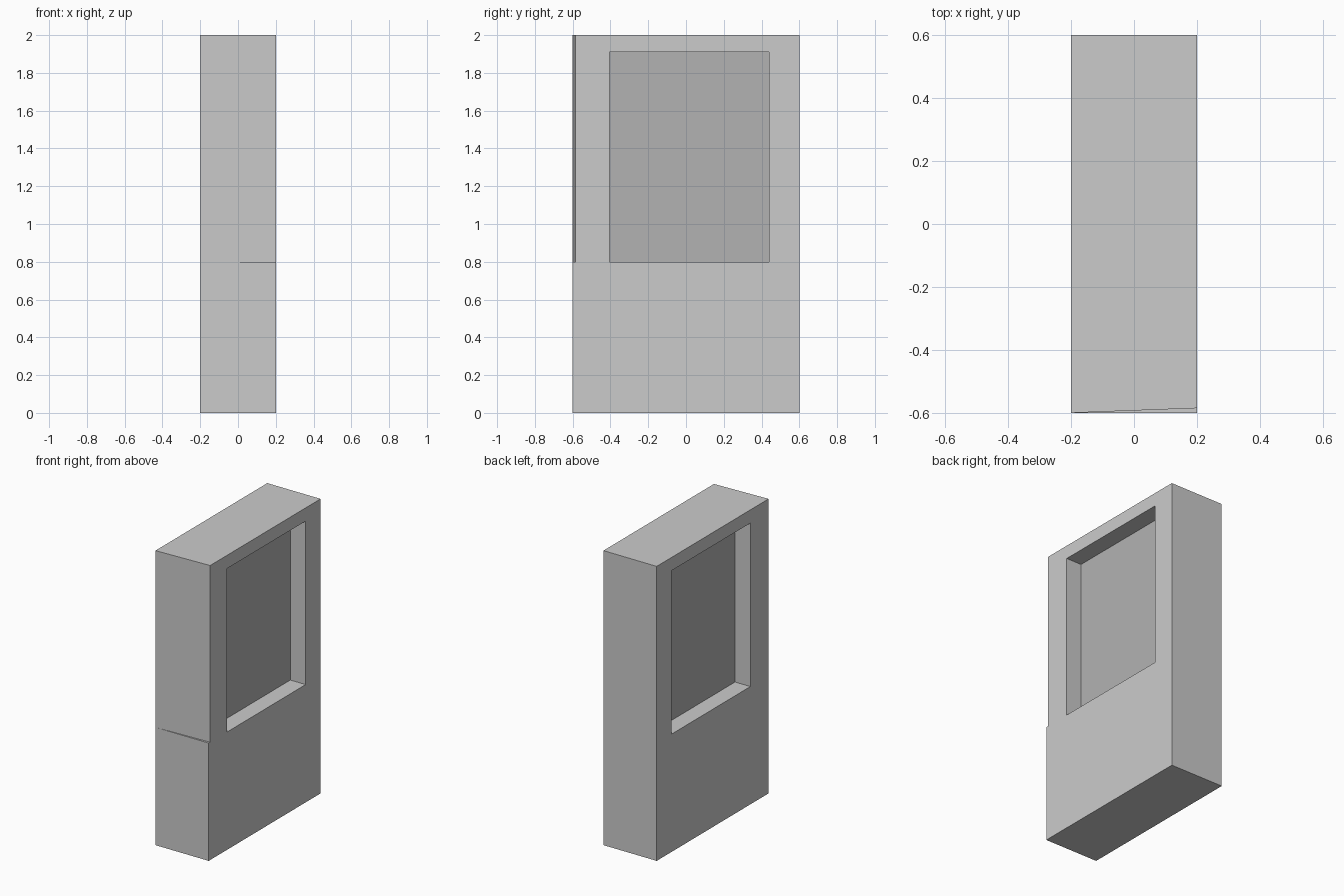
import bpy, bmesh

if "Cube" in bpy.data.objects:
    bpy.data.objects.remove(bpy.data.objects["Cube"])

SCREEN_X = 0.085  # depth plane of both recessed screens


def prism(name, outline, z0, z1):
    """Extrude an xy outline from z0 to z1."""
    bm = bmesh.new()
    base = bm.faces.new([bm.verts.new((x, y, z0)) for x, y in outline])
    top = bmesh.ops.extrude_face_region(bm, geom=[base])["geom"]
    bmesh.ops.translate(bm, vec=(0, 0, z1 - z0),
                        verts=[v for v in top if isinstance(v, bmesh.types.BMVert)])
    bmesh.ops.recalc_face_normals(bm, faces=bm.faces)
    mesh = bpy.data.meshes.new(name)
    bm.to_mesh(mesh)
    bm.free()
    obj = bpy.data.objects.new(name, mesh)
    bpy.context.collection.objects.link(obj)
    return obj


def rect(x0, x1, y0, y1):
    return [(x0, y0), (x1, y0), (x1, y1), (x0, y1)]


def material(name, value):
    mat = bpy.data.materials.new(name)
    mat.diffuse_color = (value, value, value, 1)
    mat.use_nodes = True
    mat.node_tree.nodes["Principled BSDF"].inputs["Base Color"].default_value = mat.diffuse_color
    return mat


# Cabinet block
cabinet = prism("cabinet", rect(-0.2, 0.2, -0.6, 0.6), 0, 2)

# Screen recesses on both sides and the slanted upper front
cutters = [
    prism("right_recess_cutter", rect(SCREEN_X, 0.4, -0.405, 0.44), 0.8, 1.91),
    prism("left_recess_cutter", rect(-0.4, -SCREEN_X, -0.405, 0.44), 0.8, 1.91),
    prism("front_slant_cutter",
          [(-0.2, -0.6), (-0.2, -0.8), (0.3, -0.8), (0.3, -0.58125), (0.2, -0.585)], 0.8, 2.2),
]
bpy.context.view_layer.objects.active = cabinet
for cutter in cutters:
    mod = cabinet.modifiers.new(cutter.name, "BOOLEAN")
    mod.operation = "DIFFERENCE"
    mod.solver = "EXACT"
    mod.object = cutter
    bpy.ops.object.modifier_apply(modifier=mod.name)
    bpy.data.objects.remove(cutter)

# Darker screens at the bottom of the recesses
cabinet.data.materials.clear()
cabinet.data.materials.append(material("casing_grey", 0.8))
cabinet.data.materials.append(material("screen_grey", 0.45))
for face in cabinet.data.polygons:
    on_screen = abs(abs(face.center.x) - SCREEN_X) < 0.005 and abs(face.normal.x) > 0.9
    face.material_index = 1 if on_screen else 0
